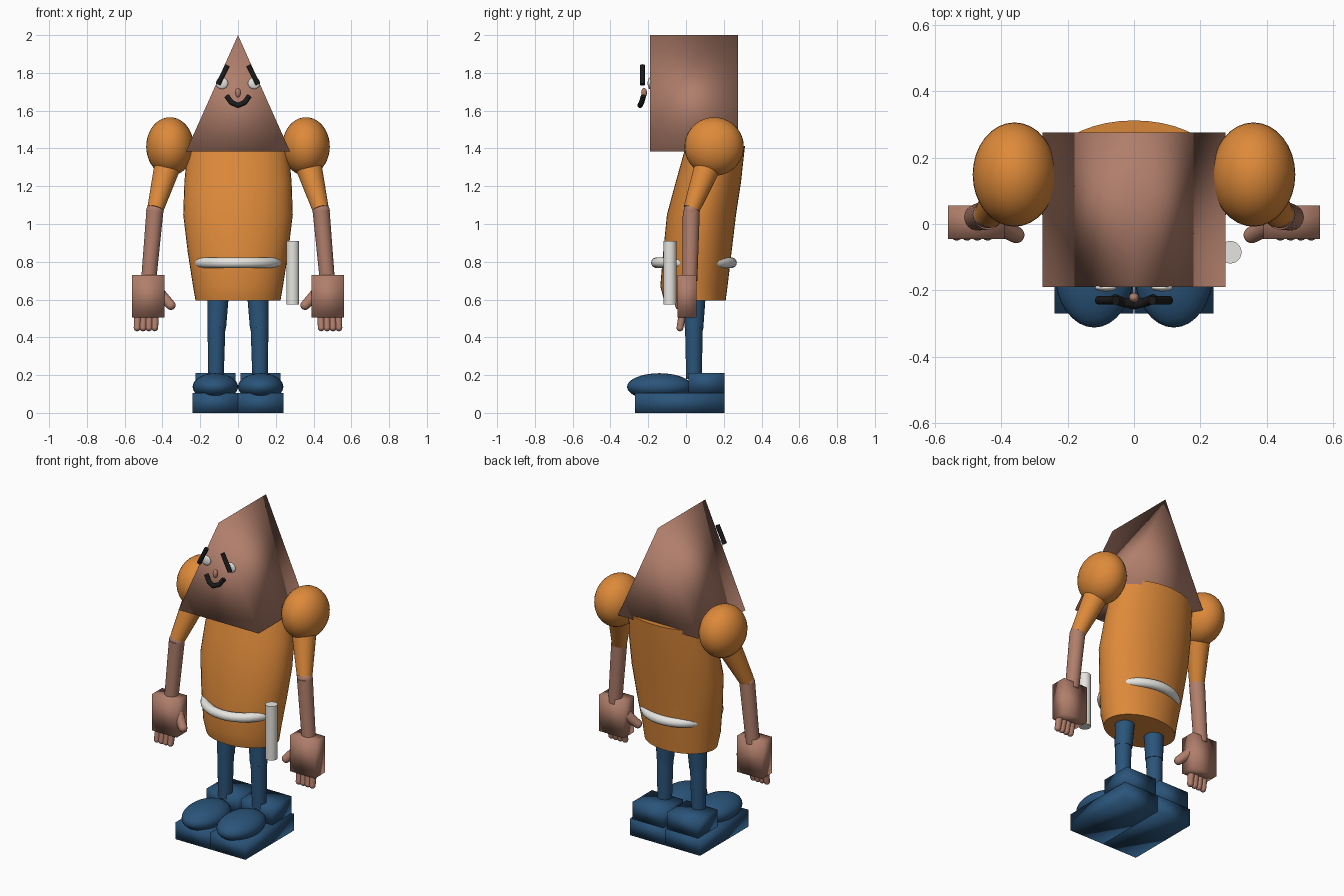
import bpy, bmesh, math
from mathutils import Vector, Matrix

if "Cube" in bpy.data.objects:
    bpy.data.objects.remove(bpy.data.objects["Cube"])


def material(name, r, g, b):
    lin = [((c / 255 + 0.055) / 1.055) ** 2.4 for c in (r, g, b)]
    m = bpy.data.materials.new(name)
    m.diffuse_color = (*lin, 1)
    m.use_nodes = True
    m.node_tree.nodes["Principled BSDF"].inputs["Base Color"].default_value = m.diffuse_color
    return m


SKIN = material("skin", 176, 126, 107)
ORANGE = material("orange cloth", 222, 138, 58)
BLUE = material("dark blue", 42, 84, 122)
WHITE = material("off white", 230, 229, 224)
BLACK = material("black", 27, 27, 27)


def finish(name, bm, mat, sharp=None):
    bmesh.ops.recalc_face_normals(bm, faces=bm.faces)
    me = bpy.data.meshes.new(name)
    for f in bm.faces:
        f.smooth = True
    if sharp:
        for e in bm.edges:
            if len(e.link_faces) == 2 and e.calc_face_angle() > sharp:
                e.smooth = False
    bm.to_mesh(me)
    bm.free()
    me.materials.append(mat)
    ob = bpy.data.objects.new(name, me)
    bpy.context.collection.objects.link(ob)
    return ob


def box(name, x, y, z, mat):
    """Box spanning the given (min, max) ranges, softly shaded."""
    bm = bmesh.new()
    centre = [sum(r) / 2 for r in (x, y, z)]
    size = [abs(r[1] - r[0]) for r in (x, y, z)]
    bmesh.ops.create_cube(bm, size=1, matrix=Matrix.LocRotScale(centre, None, size))
    return finish(name, bm, mat)


def ball(name, centre, radii, mat):
    bm = bmesh.new()
    bmesh.ops.create_uvsphere(bm, u_segments=32, v_segments=20, radius=1,
                              matrix=Matrix.LocRotScale(centre, None, radii))
    return finish(name, bm, mat)


def rod(name, a, b, r1, r2, mat, round_end=False):
    """Tapered cylinder from a to b, optionally with a rounded tip at b."""
    a, b = Vector(a), Vector(b)
    rot = (b - a).to_track_quat('Z', 'Y')
    bm = bmesh.new()
    bmesh.ops.create_cone(bm, cap_ends=True, segments=24, radius1=r1, radius2=r2,
                          depth=(b - a).length,
                          matrix=Matrix.LocRotScale((a + b) / 2, rot, None))
    if round_end:
        bmesh.ops.create_uvsphere(bm, u_segments=24, v_segments=12, radius=r2,
                                  matrix=Matrix.LocRotScale(b, rot, None))
    return finish(name, bm, mat, math.radians(50))


def loft(name, rings, mat, n=40, closed=False):
    """Skin a list of vertex rings; caps the ends unless closed."""
    bm = bmesh.new()
    loops = [[bm.verts.new(p) for p in ring] for ring in rings]
    pairs = list(zip(loops, loops[1:]))
    if closed:
        pairs.append((loops[-1], loops[0]))
    for lo, hi in pairs:
        for i in range(len(lo)):
            j = (i + 1) % len(lo)
            bm.faces.new((lo[i], lo[j], hi[j], hi[i]))
    if not closed:
        bm.faces.new(loops[0])
        bm.faces.new(loops[-1])
    return finish(name, bm, mat, None if len(rings) == 2 else math.radians(50))


def circle(n):
    return [(math.cos(2 * math.pi * i / n), math.sin(2 * math.pi * i / n)) for i in range(n)]


# Head: three-sided prism running front to back
triangle = [(-0.275, 1.385), (0.275, 1.385), (0, 2.0)]
loft("head", [[(x, y, z) for x, z in triangle] for y in (-0.19, 0.275)], SKIN)

# Torso: stacked ellipses leaning back (z, centre y, half width, half depth)
profile = [(0.595, 0.047, 0.225, 0.163), (0.67, 0.042, 0.238, 0.178),
           (0.85, 0.060, 0.266, 0.181), (1.05, 0.082, 0.290, 0.183),
           (1.22, 0.118, 0.284, 0.173), (1.40, 0.152, 0.268, 0.160)]
loft("torso", [[(rx * c, cy + ry * s, z + 0.012 * s * (z > 1.3)) for c, s in circle(40)]
               for z, cy, rx, ry in profile], ORANGE)

# Belt: ring that sinks into the sides of the torso
loft("belt", [[((0.212 + 0.028 * u) * c, 0.042 + (0.199 + 0.028 * u) * s, 0.795 + 0.028 * v)
               for u, v in circle(14)] for c, s in circle(48)], WHITE, closed=True)

# Face
ball("nose", (0, -0.222, 1.695), (0.015, 0.015, 0.026), SKIN)
smile = [(-0.060, -0.225, 1.678), (-0.035, -0.235, 1.643), (0, -0.243, 1.628),
         (0.035, -0.235, 1.643), (0.060, -0.225, 1.678)]
for i, (p, q) in enumerate(zip(smile, smile[1:])):
    rod(f"mouth_{i}", p, q, 0.014, 0.014, BLACK, round_end=i < 3)

# Baton held beside the left leg
rod("baton", (0.29, -0.085, 0.575), (0.29, -0.085, 0.91), 0.034, 0.034, WHITE)

for s, side in ((-1, "right"), (1, "left")):
    # Eyes and brows
    ball(f"eye_{side}", (s * 0.085, -0.192, 1.745), (0.032, 0.011, 0.03), WHITE)
    rod(f"brow_{side}", (s * 0.055, -0.23, 1.84), (s * 0.106, -0.23, 1.738),
        0.013, 0.013, BLACK)

    # Arm
    ball(f"shoulder_{side}", (s * 0.36, 0.149, 1.41), (0.126, 0.157, 0.155), ORANGE)
    rod(f"upper_arm_{side}", (s * 0.37, 0.12, 1.32), (s * 0.437, 0.03, 1.08),
        0.072, 0.044, ORANGE)
    ball(f"elbow_{side}", (s * 0.44, 0.028, 1.07), (0.046, 0.04, 0.042), SKIN)
    rod(f"forearm_{side}", (s * 0.44, 0.028, 1.07), (s * 0.473, 0.02, 0.70),
        0.045, 0.04, SKIN)

    # Hand with four fingers and a thumb
    box(f"hand_{side}", (s * 0.39, s * 0.56), (-0.045, 0.055), (0.505, 0.73), SKIN)
    for i in range(4):
        x = 0.438 + 0.031 * i
        rod(f"finger_{i}_{side}", (s * x, -0.018, 0.53), (s * (x + 0.003), -0.032, 0.45),
            0.020, 0.018, SKIN, round_end=True)
    rod(f"thumb_{side}", (s * 0.41, 0.0, 0.625), (s * 0.355, -0.033, 0.57),
        0.032, 0.025, SKIN, round_end=True)

    # Leg
    rod(f"thigh_{side}", (s * 0.102, 0.05, 0.70), (s * 0.113, 0.042, 0.45),
        0.06, 0.05, BLUE)
    ball(f"knee_{side}", (s * 0.114, 0.042, 0.445), (0.047, 0.047, 0.04), BLUE)
    rod(f"shin_{side}", (s * 0.114, 0.042, 0.45), (s * 0.117, 0.042, 0.18),
        0.047, 0.041, BLUE)

    # Shoe
    box(f"sole_{side}", (s * 0.001, s * 0.24), (-0.27, 0.205), (0, 0.105), BLUE)
    box(f"heel_{side}", (s * 0.012, s * 0.226), (0.012, 0.205), (0.105, 0.21), BLUE)
    ball(f"toe_{side}", (s * 0.12, -0.14, 0.138), (0.12, 0.172, 0.072), BLUE)
